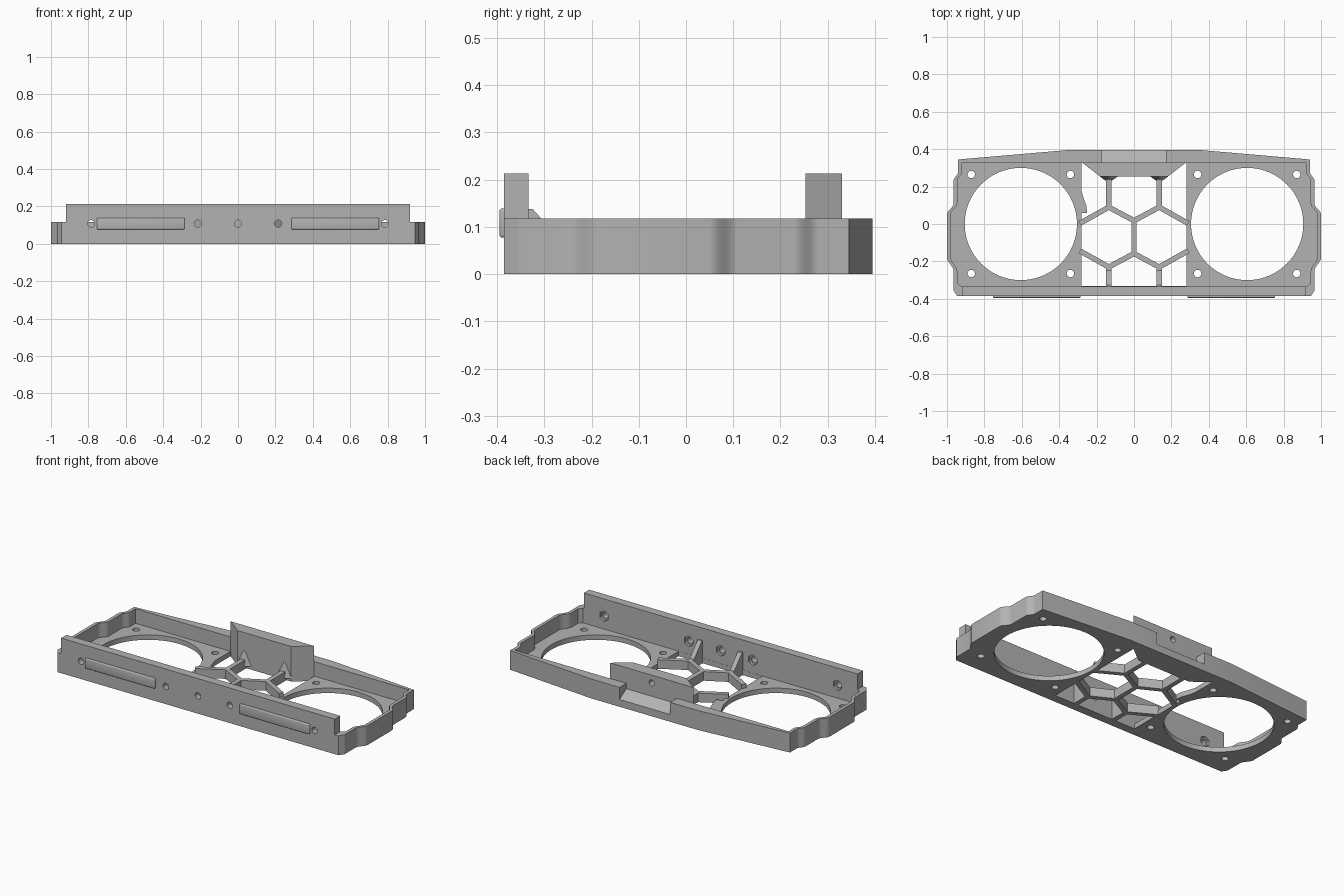
import bpy, bmesh, math
from mathutils import Matrix, Vector

if "Cube" in bpy.data.objects:
    bpy.data.objects.remove(bpy.data.objects["Cube"])

grey = bpy.data.materials.new("plain_grey")
grey.use_nodes = True
colour = (0.45, 0.45, 0.45, 1)
grey.diffuse_color = colour
grey.node_tree.nodes["Principled BSDF"].inputs["Base Color"].default_value = colour

RIM, FLOOR, RIB, TOP = 0.118, 0.03, 0.055, 0.213
FRONT, INNER_FRONT, INNER_BACK = -0.385, -0.333, 0.33


def finish(name, bm):
    bmesh.ops.recalc_face_normals(bm, faces=bm.faces)
    mesh = bpy.data.meshes.new(name)
    bm.to_mesh(mesh)
    bm.free()
    mesh.materials.append(grey)
    obj = bpy.data.objects.new(name, mesh)
    bpy.context.collection.objects.link(obj)
    return obj


def prism(name, points, low, high, axis="z"):
    """Extrude a flat profile along z (points are x, y) or x (points are y, z)."""
    bm = bmesh.new()
    place = (lambda p: (p[0], p[1], low)) if axis == "z" else (lambda p: (low, p[0], p[1]))
    face = bm.faces.new([bm.verts.new(place(p)) for p in points])
    solid = bmesh.ops.extrude_face_region(bm, geom=[face])
    step = Vector((0, 0, high - low)) if axis == "z" else Vector((high - low, 0, 0))
    bmesh.ops.translate(bm, vec=step, verts=[v for v in solid["geom"] if isinstance(v, bmesh.types.BMVert)])
    return finish(name, bm)


def box(name, x0, x1, y0, y1, z0, z1):
    return prism(name, [(x0, y0), (x1, y0), (x1, y1), (x0, y1)], z0, z1)


def cylinder(name, centre, radius, depth, sides=24, along_y=False):
    bm = bmesh.new()
    turn = Matrix.Rotation(math.pi / 2, 4, "X") if along_y else Matrix()
    bmesh.ops.create_cone(bm, cap_ends=True, segments=sides, radius1=radius, radius2=radius,
                          depth=depth, matrix=Matrix.Translation(centre) @ turn)
    return finish(name, bm)


def activate(obj):
    bpy.ops.object.select_all(action="DESELECT")
    obj.select_set(True)
    bpy.context.view_layer.objects.active = obj


def cut(obj, cutters):
    activate(obj)
    for cutter in cutters:
        mod = obj.modifiers.new("cut", "BOOLEAN")
        mod.operation, mod.solver, mod.object = "DIFFERENCE", "EXACT", cutter
        bpy.ops.object.modifier_apply(modifier=mod.name)
        bpy.data.objects.remove(cutter)


def smooth(obj):
    activate(obj)
    bpy.ops.object.shade_smooth_by_angle(angle=math.radians(30))


def ease(x0, y0, x1, y1, steps=8):
    """S-shaped step in the side wall."""
    return [(x0 + (x1 - x0) * (1 - math.cos(math.pi * i / steps)) / 2,
             y0 + (y1 - y0) * i / steps) for i in range(steps + 1)]


def mirrored(half):
    return half + [(-x, y) for x, y in reversed(half)]


# Tray outline with the wavy sides
side = (ease(0.965, -0.25, 1.0, -0.18) + ease(1.0, 0.05, 0.965, 0.11)
        + ease(0.965, 0.23, 0.94, 0.28))
outer = mirrored([(0.945, FRONT), (0.965, -0.355)] + side + [(0.94, 0.345), (0.36, 0.395)])
inner = mirrored([(0.925, INNER_FRONT), (0.945, -0.315)]
                 + [(x - 0.02, y) for x, y in side] + [(0.92, INNER_BACK)])

body = prism("tray", outer, 0, TOP)
cutters = [
    prism("cavity", inner, FLOOR, 0.4),
    box("rim_trim", -1.2, 1.2, INNER_FRONT + 0.001, 0.6, RIM, 0.5),
    box("left_trim", 0.92, 1.2, -0.6, 0.6, RIM, 0.5),
    box("right_trim", -1.2, -0.92, -0.6, 0.6, RIM, 0.5),
    box("centre_opening", -0.282, 0.282, -0.332, 0.329, -0.1, 0.06),
    prism("back_recess", [(0.322, 0.09), (0.41, 0.035), (0.41, 0.3), (0.322, 0.3)], -0.17, 0.17, "x"),
]
for s in (-1, 1):
    # Fan openings with their four screw holes
    cutters.append(cylinder("fan_hole", (s * 0.605, 0, 0), 0.3, 0.2, 96))
    for x in (0.34, 0.87):
        for y in (-0.265, 0.265):
            cutters.append(cylinder("screw_hole", (s * x, y, 0), 0.02, 0.2))
# Front bolt holes with hexagonal nut pockets inside
for x in (-0.785, -0.215, 0, 0.215, 0.785):
    cutters.append(cylinder("bolt_hole", (x, -0.36, 0.108), 0.019, 0.12, 24, True))
    cutters.append(cylinder("nut_pocket", (x, -0.333, 0.108), 0.032, 0.03, 6, True))
cut(body, cutters)
smooth(body)

# Raised rear tab with a blind bolt hole
tab = prism("rear_tab", mirrored([(0.18, 0.253), (0.28, INNER_BACK)]), 0, TOP)
cut(tab, [cylinder("tab_hole", (0, 0.33, 0.165), 0.018, 0.08, 24, True)])
smooth(tab)


def rib(name, a, b, width=0.028):
    a, b = Vector(a), Vector(b)
    d = (b - a).normalized()
    n = Vector((-d.y, d.x)) * width / 2
    return prism(name, [a - n, b - n, b + n, a + n], 0, RIB)


# Honeycomb ribs across the centre opening
rib("centre_rib", (0, -0.165), (0, 0.025))
for s, label in ((1, "left"), (-1, "right")):
    upper, lower = (s * 0.135, 0.09), (s * 0.135, -0.23)
    rib(label + "_upper_inner_rib", (0, 0.018), upper)
    rib(label + "_upper_outer_rib", upper, (s * 0.29, 0.003))
    rib(label + "_upper_straight_rib", (s * 0.135, 0.083), (s * 0.135, 0.26))
    rib(label + "_lower_inner_rib", (0, -0.158), lower)
    rib(label + "_lower_outer_rib", lower, (s * 0.29, -0.143))
    rib(label + "_lower_straight_rib", (s * 0.135, -0.223), (s * 0.135, -0.336))

    # Gussets joining the ribs to the front wall and the tab
    prism(label + "_front_gusset", [(-0.336, 0.05), (-0.245, 0.05), (-0.325, 0.138), (-0.336, 0.138)],
          s * 0.135 - 0.014, s * 0.135 + 0.014, "x")
    bm = bmesh.new()
    corners = [(-0.05, 0.255, 0.02), (0.05, 0.255, 0.02), (0.014, 0.23, 0.02), (-0.014, 0.23, 0.02),
               (0, 0.255, 0.12)]
    for c in corners:
        bm.verts.new(Vector(c) + Vector((s * 0.135, 0, 0)))
    bmesh.ops.convex_hull(bm, input=bm.verts)
    finish(label + "_tab_gusset", bm)

    # Raised strip on the front wall
    strip = box(label + "_front_strip", s * 0.52 - 0.235, s * 0.52 + 0.235, -0.395, -0.38, 0.077, 0.139)
    activate(strip)
    bevel = strip.modifiers.new("soft_edges", "BEVEL")
    bevel.width, bevel.segments = 0.006, 3
    bpy.ops.object.modifier_apply(modifier=bevel.name)
    smooth(strip)

# Small ledge beside the right fan opening
prism("right_ledge", [(-0.284, 0.06), (-0.25, 0.06), (-0.255, 0.1), (-0.27, 0.14), (-0.284, 0.19)], 0, FLOOR)
